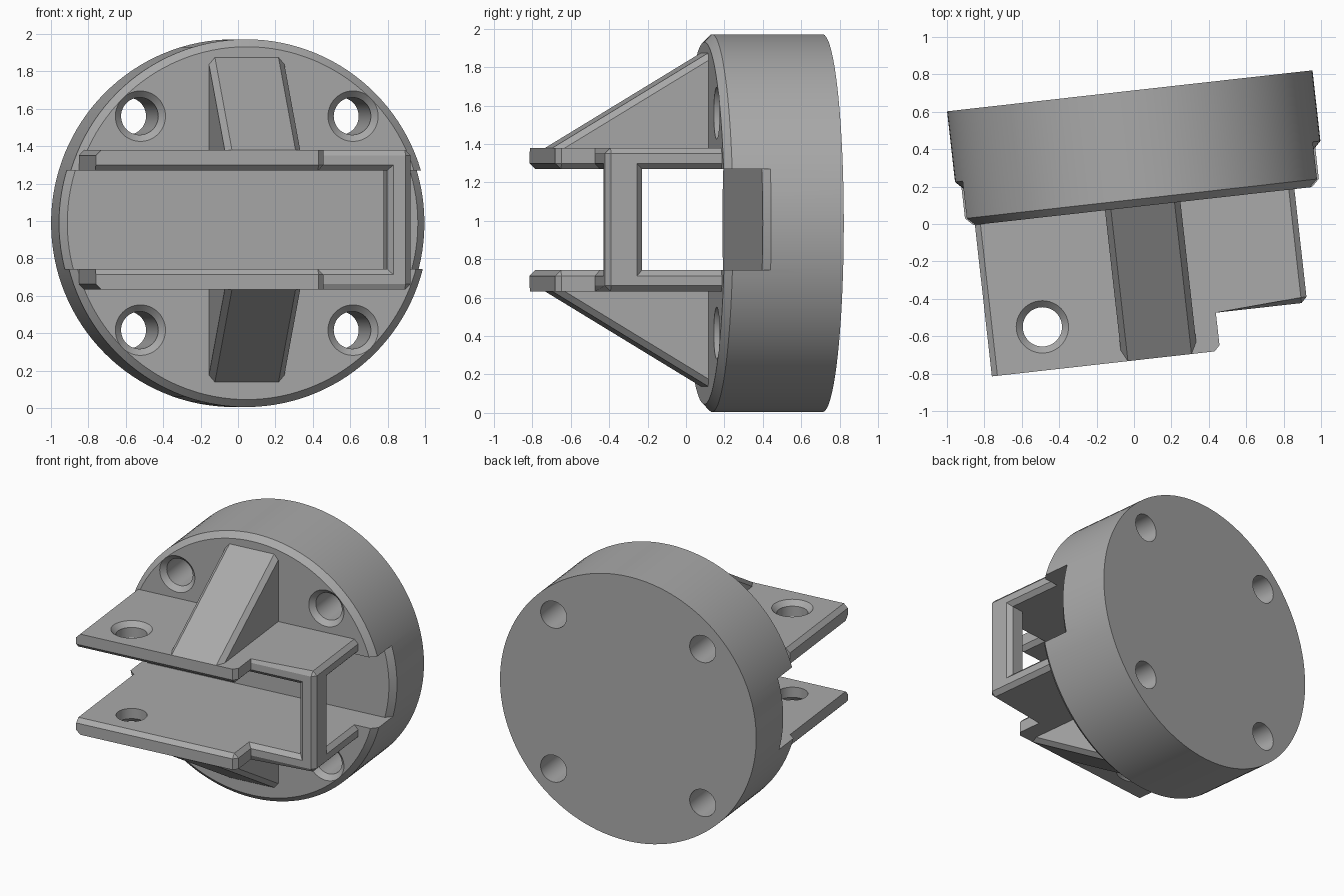
import bpy, bmesh, math
from mathutils import Matrix, Vector

cube = bpy.data.objects.get("Cube")
if cube:
    bpy.data.objects.remove(cube)

TURN = math.radians(6.4)         # whole part is turned about z
DISK_X, DISK_Z, RADIUS = 0.057, 0.988, 0.983
BACK, FACE, CH = 0.71, 0.09, 0.04
MID, OUT, INN = 1.006, 0.374, 0.263   # bracket centre height, outer and inner half heights
LEFT, STEP, RIGHT, POST = -0.846, 0.382, 0.873, 0.747
TIP, BOX, WINDOW = -0.725, -0.52, -0.325
BEVEL = 0.03

grey = bpy.data.materials.new("plain grey")
grey.use_nodes = True
grey.diffuse_color = (0.4, 0.4, 0.4, 1)
grey.node_tree.nodes["Principled BSDF"].inputs["Base Color"].default_value = (0.4, 0.4, 0.4, 1)


def finish(name, bm):
    bmesh.ops.recalc_face_normals(bm, faces=bm.faces)
    mesh = bpy.data.meshes.new(name)
    bm.to_mesh(mesh)
    bm.free()
    mesh.materials.append(grey)
    ob = bpy.data.objects.new(name, mesh)
    bpy.context.collection.objects.link(ob)
    return ob


def turned(name, profile, centre, axis, sides=96):
    """Solid of revolution from (radius, distance along axis) pairs."""
    bm = bmesh.new()
    spin = Vector((0, 0, 1)).rotation_difference(Vector(axis)).to_matrix()
    rings = []
    for r, h in profile:
        ring = []
        for i in range(sides):
            a = math.tau * i / sides
            ring.append(bm.verts.new(Vector(centre) + spin @ Vector((r * math.cos(a), r * math.sin(a), h))))
        rings.append(ring)
    for a, b in zip(rings, rings[1:]):
        for i in range(sides):
            j = (i + 1) % sides
            bm.faces.new((a[i], a[j], b[j], b[i]))
    bm.faces.new(rings[0])
    bm.faces.new(rings[-1])
    return finish(name, bm)


def prism(name, outline, offset):
    """Flat outline pushed along an offset."""
    bm = bmesh.new()
    face = bm.faces.new([bm.verts.new(p) for p in outline])
    new = bmesh.ops.extrude_face_region(bm, geom=[face])["geom"]
    bmesh.ops.translate(bm, verts=[v for v in new if isinstance(v, bmesh.types.BMVert)], vec=offset)
    return finish(name, bm)


def box(name, x, y, z):
    return prism(name, [(x[0], y[0], z[0]), (x[1], y[0], z[0]), (x[1], y[1], z[0]), (x[0], y[1], z[0])],
                 (0, 0, z[1] - z[0]))


def carve(ob, *cutters):
    """Cut shapes away and bake the result."""
    for cutter in cutters:
        mod = ob.modifiers.new("cut", 'BOOLEAN')
        mod.operation, mod.solver, mod.object = 'DIFFERENCE', 'EXACT', cutter
    graph = bpy.context.evaluated_depsgraph_get()
    mesh = bpy.data.meshes.new_from_object(ob.evaluated_get(graph))
    ob.modifiers.clear()
    ob.data = mesh
    for cutter in cutters:
        bpy.data.objects.remove(cutter)


def chamfer(ob, rule, width):
    """Bevel the edges whose two ends satisfy the rule."""
    bm = bmesh.new()
    bm.from_mesh(ob.data)
    bmesh.ops.dissolve_limit(bm, angle_limit=0.01, verts=bm.verts, edges=bm.edges)
    edges = [e for e in bm.edges if rule(e.verts[0].co, e.verts[1].co)]
    bmesh.ops.bevel(bm, geom=edges, offset=width, segments=1, affect='EDGES', clamp_overlap=True)
    bm.to_mesh(ob.data)
    bm.free()


def near(value, *targets):
    return any(abs(value - t) < 0.004 for t in targets)


# Round base with a slot across its face and four countersunk holes
base = turned("round_base", [(RADIUS - CH, FACE), (RADIUS, FACE + CH), (RADIUS, BACK)],
              (DISK_X, 0, DISK_Z), (0, 1, 0), 128)
floor = 0.29
slot = box("slot_cutter", (-2, 2), (-1, floor + CH), (MID - INN, MID + INN))
carve(slot, turned("floor_cutter", [(RADIUS - CH, floor), (RADIUS + CH, floor + 2 * CH), (RADIUS + CH, 1)],
                   (DISK_X, 0, DISK_Z), (0, 1, 0), 128))
holes = [turned("hole_cutter", [(0.155, FACE - 0.02), (0.1, FACE + 0.035), (0.1, 1)],
                (DISK_X + sx * 0.572, 0, DISK_Z + sz * 0.572), (0, 1, 0), 48)
         for sx in (-1, 1) for sz in (-1, 1)]
carve(base, slot, *holes)

# Forked bracket: two stepped plates joined by a post at one side
outline = [(LEFT, FACE), (LEFT, TIP), (STEP, TIP), (STEP, BOX), (RIGHT, BOX), (RIGHT, FACE)]
bracket = prism("forked_bracket", [(x, y, MID - OUT) for x, y in outline], (0, 0, 2 * OUT))
carve(bracket,
      box("mouth_cutter", (-2, POST), (-2, 1), (MID - INN, MID + INN)),
      box("window_cutter", (0.5, 2), (WINDOW, 1), (MID - INN, MID + INN)))


def bracket_edge(a, b):
    def both(i, *t):
        return any(near(a[i], v) and near(b[i], v) for v in t)
    if both(2, MID - OUT, MID + OUT):          # outer rims
        return both(0, LEFT, RIGHT) or both(1, BOX)
    if both(2, MID - INN, MID + INN):          # inner rims
        return both(0, STEP, RIGHT) or both(1, TIP, BOX)
    corners = ((STEP, TIP), (RIGHT, BOX), (POST, BOX), (RIGHT, WINDOW))
    return any(both(0, x) and both(1, y) for x, y in corners)


chamfer(bracket, bracket_edge, BEVEL)
carve(bracket, *[turned("pin_cutter", [(0.105, 0.2), (0.105, OUT - 0.035), (0.16, OUT + 0.02)],
                        (-0.548, -0.492, MID), (0, 0, s), 48) for s in (-1, 1)])

# Sloping ribs above and below the bracket
ribs = []
RIB_TOP = 0.868
for name, s in (("upper_rib", 1), ("lower_rib", -1)):
    x0 = DISK_X - 0.203
    rib = prism(name, [(x0, TIP, MID + s * OUT), (x0, FACE, MID + s * OUT), (x0, FACE, MID + s * RIB_TOP)],
                (0.406, 0, 0))
    chamfer(rib, lambda a, b: abs(a.y - b.y) > 0.5 and abs(a.z - b.z) > 0.3, 0.032)
    ribs.append(rib)

# Turn everything together and shade
for ob in [base, bracket] + ribs:
    ob.matrix_world = Matrix.Rotation(TURN, 4, 'Z')
    bpy.ops.object.select_all(action='DESELECT')
    ob.select_set(True)
    bpy.context.view_layer.objects.active = ob
    bpy.ops.object.shade_smooth_by_angle(angle=math.radians(25))
